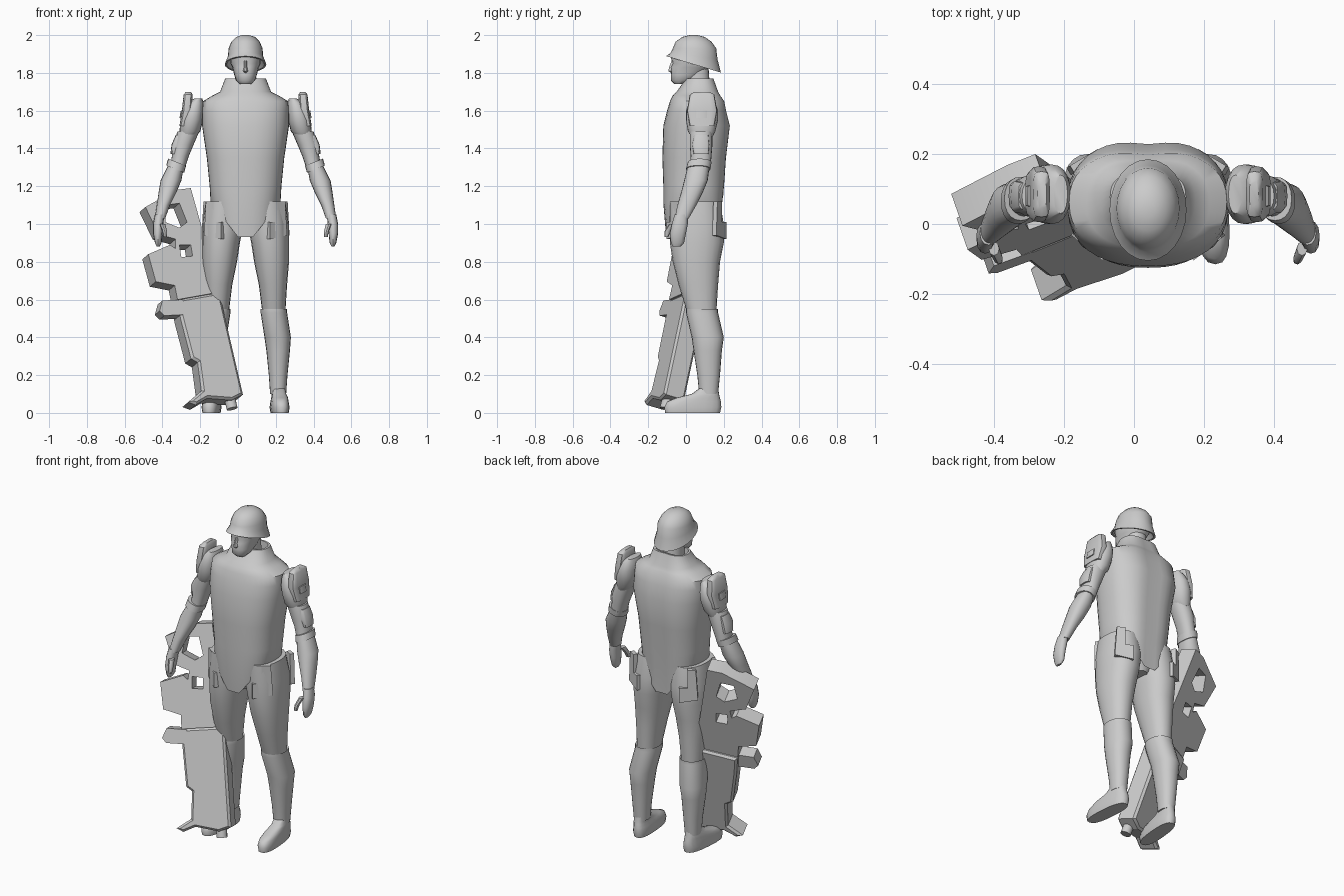
import bpy
import bmesh
import math
from mathutils import Matrix, Vector

CX = 0.04  # the body's centre line

if "Cube" in bpy.data.objects:
    bpy.data.objects.remove(bpy.data.objects["Cube"])

grey = bpy.data.materials.new("plain_grey")
grey.use_nodes = True
grey.diffuse_color = (0.6, 0.6, 0.6, 1)
grey.node_tree.nodes["Principled BSDF"].inputs["Base Color"].default_value = grey.diffuse_color


def finish(name, mesh, mirror=False, angle=45):
    """Make the object, with the body's centre line as its origin."""
    mesh.transform(Matrix.Translation((-CX, 0, 0)))
    mesh.materials.clear()
    mesh.materials.append(grey)
    for face in mesh.polygons:
        face.use_smooth = True
    mesh.set_sharp_from_angle(angle=math.radians(angle))
    obj = bpy.data.objects.new(name, mesh)
    obj.location.x = CX
    bpy.context.scene.collection.objects.link(obj)
    if mirror:
        obj.modifiers.new("mirror", 'MIRROR')
    return obj


def loft(name, rings, sides=20, power=2.2, mirror=False, shape=None):
    """Skin rounded slices, each given as height, x range and y range."""
    bm = bmesh.new()
    loops = []
    for z, x0, x1, y0, y1 in rings:
        loop = []
        for i in range(sides):
            t = math.tau * i / sides
            c, s = math.cos(t), math.sin(t)
            c = math.copysign(abs(c) ** (2 / power), c)
            s = math.copysign(abs(s) ** (2 / power), s)
            co = Vector(((x0 + x1) / 2 + c * (x1 - x0) / 2,
                         (y0 + y1) / 2 + s * (y1 - y0) / 2, z))
            if shape:
                shape(co)
            loop.append(bm.verts.new(co))
        loops.append(loop)
    for a, b in zip(loops, loops[1:]):
        for i in range(sides):
            j = (i + 1) % sides
            bm.faces.new((a[i], a[j], b[j], b[i]))
    bm.faces.new(loops[0])
    bm.faces.new(loops[-1])
    bmesh.ops.recalc_face_normals(bm, faces=bm.faces)
    mesh = bpy.data.meshes.new(name)
    bm.to_mesh(mesh)
    bm.free()
    return finish(name, mesh, mirror)


def centred(*rings):
    """Slices on the centre line, given by half width."""
    return [(z, CX - w, CX + w, y0, y1) for z, w, y0, y1 in rings]


def plate(name, outlines, y, slope_x, slope_z, thick, bevel=0.0, mirror=False):
    """Cut a slab from x-z outlines, lying on a sloping plane."""
    curve = bpy.data.curves.new(name, 'CURVE')
    curve.dimensions = '2D'
    curve.fill_mode = 'BOTH'
    curve.extrude = thick / 2 - bevel
    curve.bevel_depth = bevel
    curve.offset = -bevel
    curve.bevel_resolution = 0
    for outline in outlines:
        spline = curve.splines.new('POLY')
        spline.points.add(len(outline) - 1)
        for point, (x, z) in zip(spline.points, outline):
            point.co = (x, z, 0, 1)
        spline.use_cyclic_u = True
    helper = bpy.data.objects.new(name + "_helper", curve)
    bpy.context.scene.collection.objects.link(helper)
    graph = bpy.context.evaluated_depsgraph_get()
    mesh = bpy.data.meshes.new_from_object(helper.evaluated_get(graph))
    bpy.data.objects.remove(helper)
    n = Vector((slope_x, -1, slope_z)).normalized()
    base = Vector((0, y, 0)) - n * thick / 2
    mesh.transform(Matrix(((1, 0, n.x, base.x), (slope_x, slope_z, n.y, base.y),
                           (0, 1, n.z, base.z), (0, 0, 0, 1))))
    return finish(name, mesh, mirror, 25)


# Head, nose and neck
loft("head", centred((1.74, .03, -.06, 0), (1.76, .05, -.08, .04), (1.79, .06, -.08, .09),
                     (1.83, .07, -.08, .13), (1.85, .08, -.07, .14), (1.88, .08, -.08, .14),
                     (1.92, .08, -.07, .14)))
loft("nose", centred((1.8, .008, -.08, -.05), (1.81, .014, -.095, -.05), (1.83, .01, -.09, -.05),
                     (1.87, .008, -.075, -.05)), 10)
loft("neck", centred((1.68, .06, 0, .13), (1.82, .055, 0, .12)))


# Helmet, its rim lower at the back
def tilt_rim(co):
    weight = min(max((1.93 - co.z) / .08, 0), 1)
    co.z -= 0.3 * (co.y - CX) * weight


loft("helmet", centred((2, .02, .02, .06), (1.99, .05, -.02, .1), (1.965, .075, -.055, .135),
                       (1.93, .09, -.07, .16), (1.89, .093, -.08, .167), (1.845, .11, -.105, .185),
                       (1.845, .1, -.09, .17), (1.88, .08, -.07, .15)), 24, 2, shape=tilt_rim)


# Torso shell with a collar and pointed flaps in front and behind
def flaps(co):
    side = abs(co.x - CX)
    if co.z < 1.09:
        co.z = 1.1 - 0.17 * min(max((.17 - side) / .13, 0), 1)
    if co.y > .1:
        co.y -= .012 * max(0, 1 - side / .1)


loft("torso_armour", centred((1.7, .09, .02, .14), (1.77, .095, .01, .145), (1.77, .108, 0, .155),
                             (1.7, .135, -.05, .18), (1.68, .175, -.07, .19), (1.65, .225, -.085, .21),
                             (1.6, .23, -.1, .22), (1.52, .23, -.12, .24), (1.35, .205, -.125, .22),
                             (1.2, .19, -.12, .21), (1.11, .185, -.12, .2), (1.08, .18, -.105, .19),
                             (1.12, .17, -.09, .18)), 40, 2.4, shape=flaps)
loft("pelvis", centred((1.14, .17, -.08, .17), (1.02, .14, -.08, .17), (.93, .05, -.06, .14)), 24)

# Legs
loft("thigh", [(1.12, .06, .25, -.09, .18), (1, .05, .27, -.09, .2), (.9, .07, .27, -.085, .2),
               (.8, .085, .27, -.07, .18), (.68, .11, .26, -.04, .17), (.52, .13, .25, .01, .16)],
     mirror=True)
loft("shin_armour", [(.54, .13, .25, .01, .16), (.55, .12, .26, 0, .17), (.53, .12, .26, 0, .17),
                     (.4, .14, .28, .03, .2), (.33, .15, .275, .04, .19), (.2, .163, .262, .06, .18),
                     (.1, .17, .255, .07, .17)], mirror=True)


def toe_out(co):
    co.x += (.1 - co.y) * .08


loft("foot", [(0, .17, .26, -.11, .18), (.03, .165, .265, -.115, .187), (.06, .17, .26, -.1, .185),
              (.08, .175, .26, -.05, .18), (.1, .18, .255, .03, .175), (.13, .18, .25, .07, .17)],
     power=2.6, mirror=True, shape=toe_out)

# Hip plates, front and back
hip_outline = [(.21, 1.12), (.25, 1.12), (.26, .94), (.17, .92), (.17, 1.01), (.21, 1.01)]
plate("front_hip_plate", [hip_outline], -.24, .8, 0, .025, mirror=True)
plate("back_hip_plate", [hip_outline], .295, -.6, 0, .025, mirror=True)

# Arms
loft("shoulder", [(1.665, .27, .31, .03, .14), (1.64, .26, .35, .015, .155), (1.6, .26, .37, 0, .17),
                  (1.55, .265, .385, 0, .17), (1.49, .28, .39, .01, .155), (1.46, .31, .385, .03, .14)],
     mirror=True)
loft("shoulder_plate", [(1.7, .33, .355, .045, .125), (1.685, .32, .368, .02, .15),
                        (1.6, .325, .377, .005, .165), (1.52, .345, .39, .02, .15)],
     16, 4, mirror=True)
loft("shoulder_badge", [(1.6, .36, .383, .05, .11), (1.56, .36, .39, .05, .11)], 12, 8, mirror=True)
loft("upper_arm", [(1.49, .285, .4, .02, .14), (1.42, .315, .425, .02, .14), (1.36, .34, .43, .025, .135),
                   (1.3, .36, .44, .02, .13)], mirror=True)
loft("upper_arm_plate", [(1.47, .35, .41, .04, .12), (1.42, .36, .432, .03, .125),
                         (1.37, .38, .438, .04, .12)], 12, 4, mirror=True)


def tilt_band(co):
    co.z += (co.x - .41) * .4


loft("elbow_band", [(1.33, .355, .45, .01, .135), (1.29, .365, .46, 0, .13)], mirror=True, shape=tilt_band)
loft("forearm", [(1.31, .365, .45, .01, .125), (1.23, .38, .49, -.01, .115), (1.17, .405, .5, -.025, .09),
                 (1.1, .44, .51, -.045, .055), (1.03, .465, .52, -.06, .015)], mirror=True)
loft("hand", [(1.05, .47, .52, -.06, .01), (1, .475, .53, -.075, .01), (.95, .48, .53, -.085, 0),
              (.9, .485, .52, -.08, -.01), (.88, .495, .51, -.07, -.03)], 12, mirror=True)
loft("thumb", [(1, .465, .495, -.09, -.05), (.96, .455, .48, -.115, -.08), (.93, .455, .475, -.115, -.095)],
     8, mirror=True)

# Long gun leaning beside the right leg
GUN = dict(y=-.155, slope_x=.35, slope_z=.295)
stock = [(-.49, 1.09), (-.33, 1.18), (-.25, 1.19), (-.18, .94), (-.095, .64), (-.32, .6), (-.335, .675),
         (-.435, .695), (-.475, .84), (-.36, .89), (-.33, .87), (-.33, .92), (-.42, .945)]
grip_hole = [(-.38, 1.1), (-.31, 1.11), (-.27, 1.01), (-.31, .98), (-.385, 1.01)]
trigger_hole = [(-.31, .89), (-.25, .89), (-.24, .83), (-.3, .825)]
plate("gun_stock", [stock, grip_hole, trigger_hole], thick=.1, **GUN)
plate("gun_body", [[(-.32, .6), (-.095, .64), (.03, .1), (-.03, .07), (-.16, .08), (-.22, .045),
                    (-.26, .06), (-.19, .12), (-.21, .27), (-.245, .29), (-.3, .5)]],
      thick=.12, bevel=.012, **GUN)
plate("gun_foregrip", [[(-.29, .6), (-.4, .595), (-.415, .54), (-.39, .515), (-.29, .52)]],
      thick=.08, **GUN)

# Muzzle
axis = Vector((-.24, .26, 1))
bpy.ops.mesh.primitive_cylinder_add(vertices=12, radius=.03, depth=.08, location=(-.04, -.1, .06),
                                    rotation=axis.to_track_quat('Z', 'Y').to_euler())
muzzle = bpy.context.object
muzzle.name = "gun_muzzle"
muzzle.data.materials.append(grey)
bpy.ops.object.shade_smooth_by_angle()
